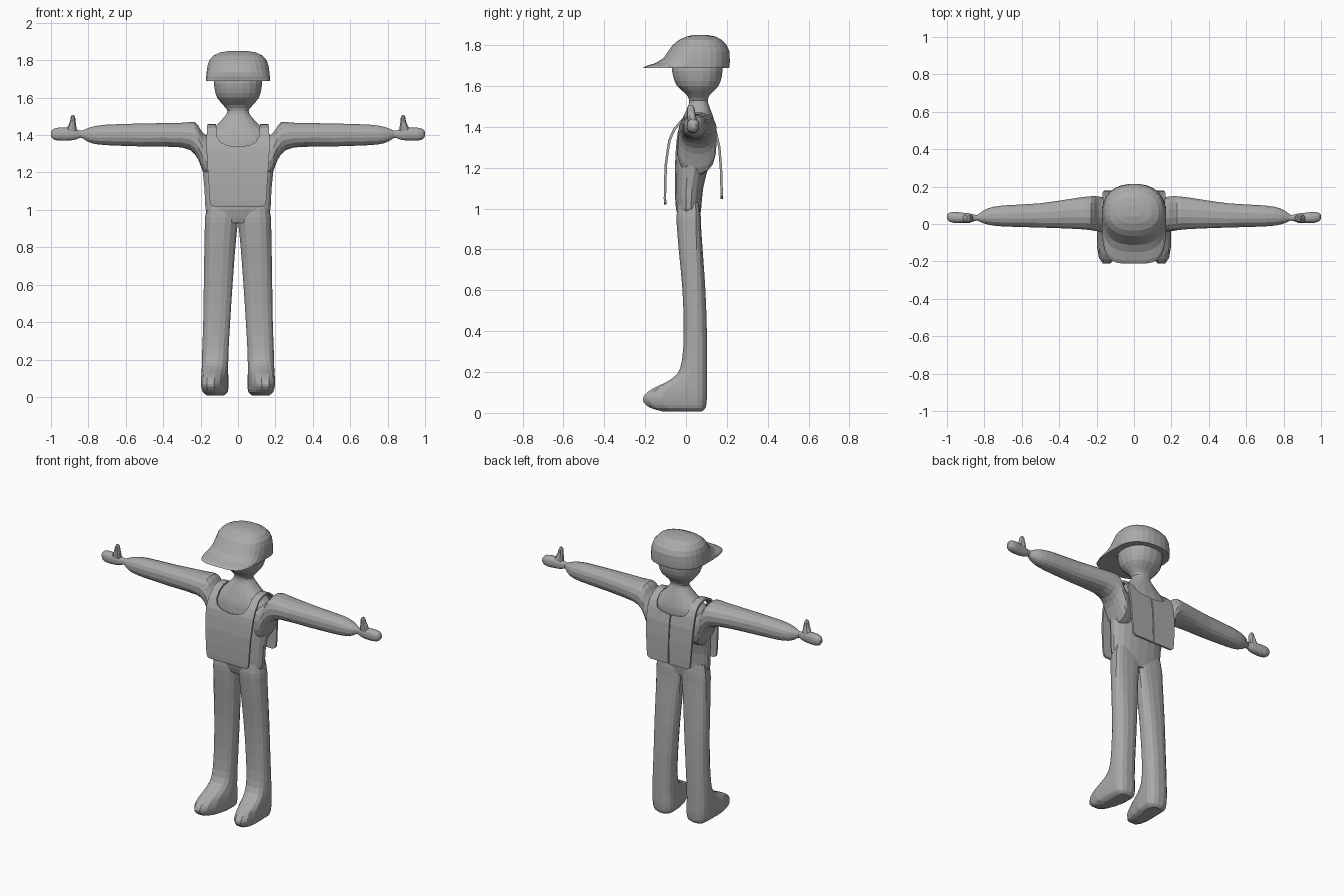
import bpy, bmesh, math

grey = bpy.data.materials.new("plain_grey")
grey.diffuse_color = (0.40, 0.40, 0.40, 1)


def finish(name, bm, mirror=False, thickness=0):
    bmesh.ops.recalc_face_normals(bm, faces=bm.faces)
    me = bpy.data.meshes.new(name)
    bm.to_mesh(me)
    bm.free()
    me.materials.append(grey)
    ob = bpy.data.objects.new(name, me)
    bpy.context.collection.objects.link(ob)
    if mirror:
        ob.modifiers.new("mirror", "MIRROR").merge_threshold = 0.001
    if thickness:
        sol = ob.modifiers.new("thickness", "SOLIDIFY")
        sol.thickness, sol.offset = thickness, 0
    return ob


def refine(rows, sub):
    """Smoothly add rows between the given ones (Catmull-Rom)."""
    out = []
    for i in range(len(rows) - 1):
        p = [rows[max(0, i - 1)], rows[i], rows[i + 1], rows[min(len(rows) - 1, i + 2)]]
        for k in range(sub):
            t = k / sub
            out.append([0.5 * (2 * b + (c - a) * t + (2 * a - 5 * b + 4 * c - d) * t * t
                               + (3 * b - a - 3 * c + d) * t ** 3) for a, b, c, d in zip(*p)])
    return out + [list(rows[-1])]


def power(v, e):
    return math.copysign(abs(v) ** (2 / e), v)


def loft(name, axis, rings, sides=16, sub=2, mirror=False, centre=None, expo=2.3, shear=0):
    """Rings are (position, a0, a1, b0, b1[, front exponent]) across the axis."""
    bm = bmesh.new()
    loops = []
    for r in refine(rings, sub):
        t, a0, a1, b0, b1 = r[:5]
        bc = (b0 + b1) / 2 if centre is None else min(max(centre, b0 + 0.001), b1 - 0.001)
        loop = []
        for i in range(sides):
            ang = 2 * math.pi * (i + 0.5) / sides
            c, s = math.cos(ang), math.sin(ang)
            e = r[5] if len(r) > 5 and s < 0 else expo
            a = (a0 + a1) / 2 + (a1 - a0) / 2 * power(c, e)
            b = bc + ((b1 - bc) if s > 0 else (bc - b0)) * power(s, e)
            if axis == "z":
                a += shear * max(0, -b)
            loop.append(bm.verts.new((a, b, t) if axis == "z" else (t, a, b)))
        loops.append(loop)
    for p, q in zip(loops, loops[1:]):
        for i in range(sides):
            j = (i + 1) % sides
            bm.faces.new((p[i], p[j], q[j], q[i]))
    bm.faces.new(loops[0])
    bm.faces.new(loops[-1])
    return finish(name, bm, mirror)


# Trunk, neck and head in one run
trunk = [(0.93, .14, -.03, .065), (1.0, .175, -.05, .075), (1.1, .18, -.055, .085),
         (1.2, .19, -.055, .11), (1.3, .195, -.05, .145), (1.37, .19, -.042, .15),
         (1.41, .165, -.03, .145), (1.46, .108, -.01, .13), (1.5, .072, .01, .115),
         (1.53, .057, .015, .107), (1.56, .08, 0, .12), (1.6, .113, -.045, .16),
         (1.65, .127, -.065, .177), (1.7, .128, -.068, .178), (1.76, .1, -.04, .15)]
loft("body_and_head", "z", [(z, -w, w, a, b) for z, w, a, b in trunk], sides=20)

# Legs with feet
loft("legs", "z", [
    (0.008, .075, .165, -.12, .08), (0.025, .055, .185, -.18, .097),
    (0.055, .05, .192, -.213, .102), (0.085, .05, .194, -.208, .104),
    (0.12, .051, .195, -.165, .104), (0.15, .052, .195, -.10, .104),
    (0.19, .051, .194, -.045, .104), (0.26, .049, .192, -.02, .104),
    (0.4, .041, .187, -.012, .103), (0.6, .028, .184, -.018, .096),
    (0.8, .013, .181, -.037, .082), (0.9, .003, .179, -.045, .075),
    (0.96, -.002, .177, -.048, .073), (1.03, .01, .165, -.04, .065)],
    mirror=True, centre=.04, expo=2.5, shear=.12)

# Arms with hands
loft("arms", "x", [
    (.11, -.03, .12, 1.16, 1.40), (.17, -.042, .145, 1.17, 1.40), (.2, -.04, .15, 1.235, 1.43),
    (.23, -.035, .15, 1.295, 1.47), (.3, -.028, .142, 1.333, 1.467),
    (.5, -.02, .112, 1.338, 1.463), (.7, -.014, .1, 1.345, 1.457),
    (.78, -.004, .085, 1.355, 1.445), (.82, .01, .062, 1.375, 1.43),
    (.84, .018, .048, 1.386, 1.424), (.87, .01, .055, 1.375, 1.432),
    (.91, .004, .06, 1.37, 1.44), (.96, .005, .065, 1.37, 1.44),
    (.988, .014, .06, 1.378, 1.432), (1.0, .028, .05, 1.395, 1.416)], mirror=True)
loft("thumbs", "z", [
    (1.41, .858, .93, .01, .055), (1.44, .862, .915, .006, .052), (1.47, .868, .9, .004, .045),
    (1.495, .87, .895, .006, .04), (1.508, .877, .888, .015, .03)], sides=10, mirror=True)

# Cap: dome flowing into the front brim
cap = [(1.688, .172, -.213, .212, 4), (1.698, .172, -.195, .214, 3.8), (1.712, .171, -.15, .215, 3),
       (1.735, .169, -.112, .215, 2.6), (1.77, .164, -.088, .213, 2.3), (1.80, .154, -.066, .2, 2.3),
       (1.825, .132, -.036, .176, 2.3), (1.842, .095, .002, .145, 2.3), (1.85, .045, .04, .1, 2.3)]
loft("cap", "z", [(z, -w, w, a, b, e) for z, w, a, b, e in cap], sides=28, sub=1, centre=.06)

# Vest: rows (y, z, inner x, outer x) run from front hem over the shoulder to back hem
vest = [(-.101, 1.02, 0, .13), (-.102, 1.027, 0, .145), (-.103, 1.05, 0, .151),
        (-.102, 1.13, 0, .156), (-.098, 1.22, 0, .162), (-.087, 1.3, 0, .167),
        (-.08, 1.336, 0, .168), (-.077, 1.343, .06, .168), (-.07, 1.36, .095, .168),
        (-.055, 1.39, .113, .168), (-.02, 1.432, .116, .165), (.02, 1.45, .117, .164),
        (.06, 1.452, .117, .164), (.1, 1.437, .117, .164), (.13, 1.408, .115, .166),
        (.144, 1.378, .105, .168), (.149, 1.362, .075, .168), (.151, 1.354, .003, .168),
        (.163, 1.3, .003, .167), (.171, 1.2, .003, .163), (.174, 1.1, .003, .157),
        (.174, 1.06, .003, .152), (.174, 1.047, .003, .135)]
bm = bmesh.new()
cols = 6
grid = [[bm.verts.new((xi + (xo - xi) * k / cols, y, z)) for k in range(cols + 1)]
        for y, z, xi, xo in vest]
for p, q in zip(grid, grid[1:]):
    for k in range(cols):
        bm.faces.new((p[k], p[k + 1], q[k + 1], q[k]))
finish("vest", bm, mirror=True, thickness=.012)
